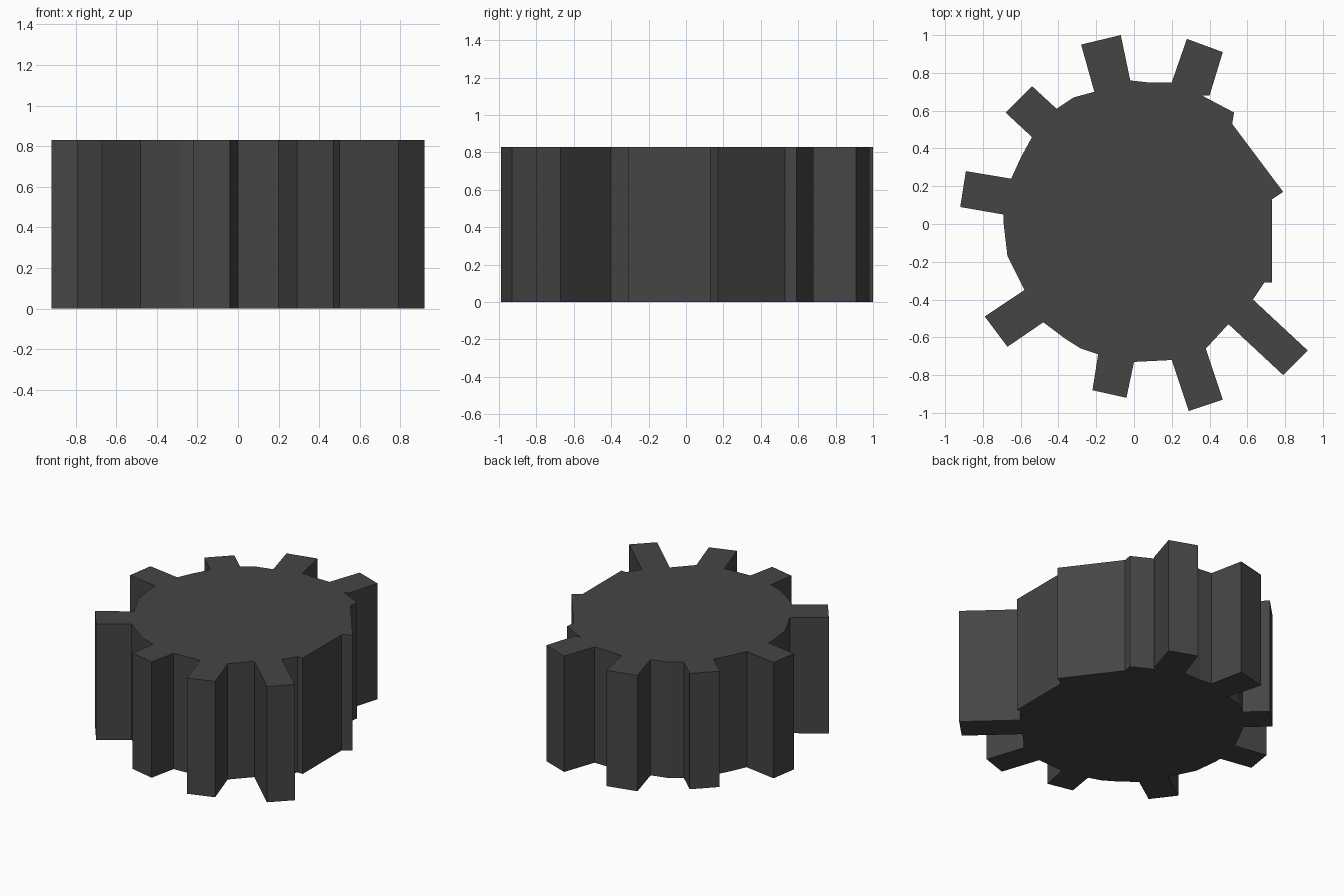
import bpy, bmesh

if "Cube" in bpy.data.objects:
    bpy.data.objects.remove(bpy.data.objects["Cube"])

HEIGHT = 0.83

mat = bpy.data.materials.new("dark_grey")
mat.diffuse_color = (0.06, 0.06, 0.06, 1)
mat.use_nodes = True
mat.node_tree.nodes["Principled BSDF"].inputs["Base Color"].default_value = mat.diffuse_color


def prism(name, outline):
    """Extrude a closed counter-clockwise outline from the ground to HEIGHT."""
    bm = bmesh.new()
    base = bm.faces.new([bm.verts.new((x, y, 0)) for x, y in outline])
    top = bmesh.ops.extrude_face_region(bm, geom=[base])["geom"]
    verts = [v for v in top if isinstance(v, bmesh.types.BMVert)]
    bmesh.ops.translate(bm, verts=verts, vec=(0, 0, HEIGHT))
    bmesh.ops.recalc_face_normals(bm, faces=bm.faces)
    mesh = bpy.data.meshes.new(name)
    bm.to_mesh(mesh)
    bm.free()
    mesh.materials.append(mat)
    obj = bpy.data.objects.new(name, mesh)
    bpy.context.collection.objects.link(obj)
    return obj


# Irregular teeth: root, tip, tip, root, counter-clockwise from the upper right
teeth = [
    [(0.40, 0.68), (0.47, 0.91), (0.28, 0.98), (0.20, 0.75)],
    [(-0.02, 0.76), (-0.07, 1.00), (-0.28, 0.95), (-0.21, 0.70)],
    [(-0.41, 0.61), (-0.54, 0.73), (-0.68, 0.59), (-0.54, 0.46)],
    [(-0.65, 0.24), (-0.89, 0.28), (-0.92, 0.09), (-0.69, 0.05)],
    [(-0.58, -0.35), (-0.79, -0.49), (-0.67, -0.65), (-0.48, -0.52)],
    [(-0.19, -0.69), (-0.22, -0.88), (-0.04, -0.92), (0.00, -0.73)],
    [(0.20, -0.72), (0.29, -0.99), (0.47, -0.93), (0.38, -0.66)],
    [(0.50, -0.53), (0.79, -0.80), (0.92, -0.67), (0.63, -0.40)],
]

# Valley points following each tooth; the last set is the broken right side
valleys = [
    [(0.07, 0.75)],
    [(-0.32, 0.67)],
    [(-0.60, 0.35)],
    [(-0.69, 0.00), (-0.67, -0.17)],
    [(-0.36, -0.61), (-0.28, -0.66)],
    [],
    [],
    [(0.69, -0.31), (0.73, -0.31), (0.73, 0.13), (0.79, 0.17),
     (0.52, 0.53), (0.53, 0.59), (0.36, 0.68)],
]

# Gear body: teeth and valleys chained into one outline
outline = []
for tooth, valley in zip(teeth, valleys):
    outline += tooth + valley
prism("gear_body", outline)
